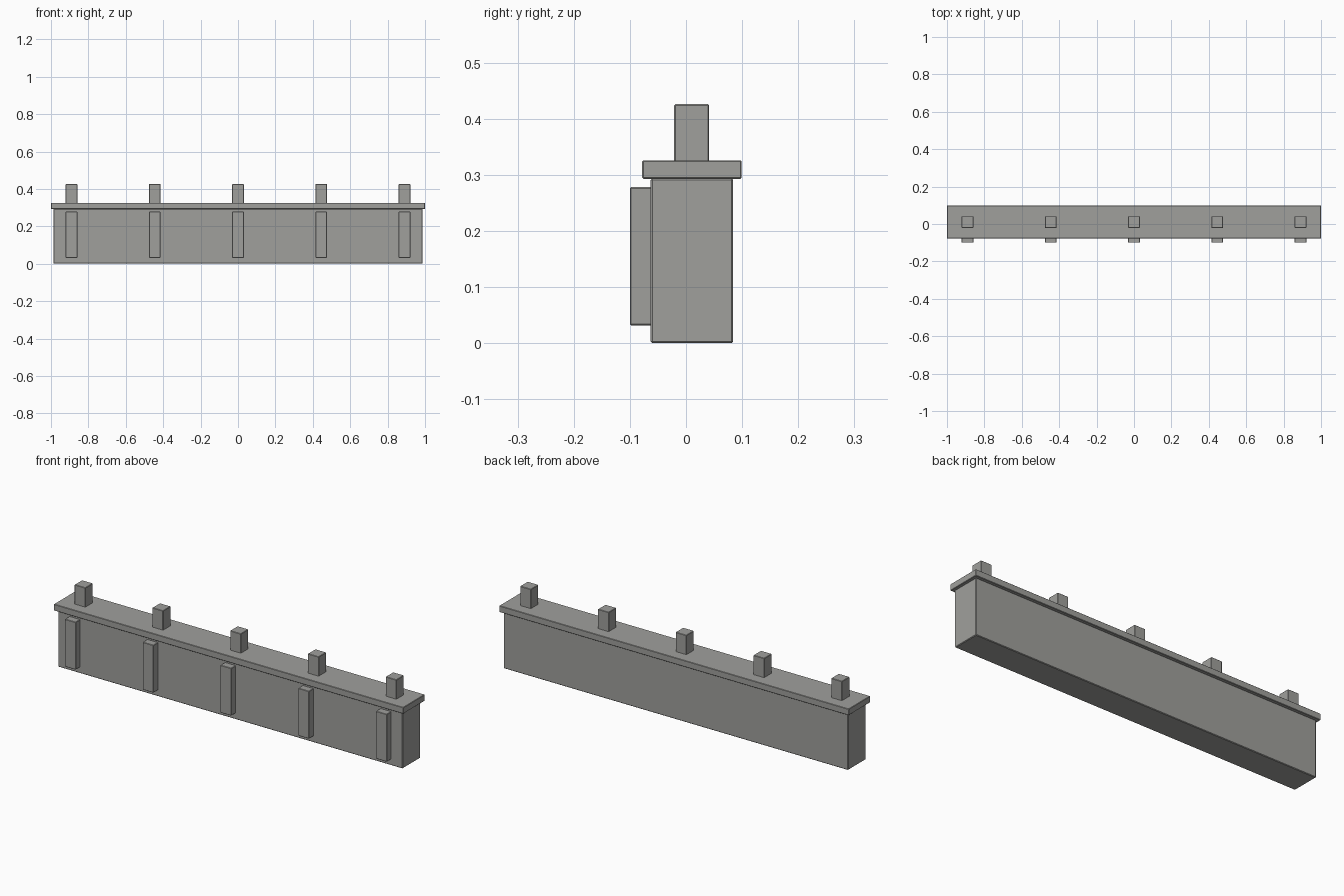
import bpy
import bmesh
from mathutils import Vector

cube = bpy.data.objects.get("Cube")
if cube:
    bpy.data.objects.remove(cube, do_unlink=True)

# Single stone colour
stone = bpy.data.materials.new("grey_stone")
stone.use_nodes = True
colour = (0.35, 0.35, 0.335, 1)
stone.diffuse_color = colour
stone.node_tree.nodes["Principled BSDF"].inputs["Base Color"].default_value = colour


def block(name, low, high, bevel=0.002):
    """Box between two corners with finely chamfered edges."""
    low, high = Vector(low), Vector(high)
    bm = bmesh.new()
    bmesh.ops.create_cube(bm, size=1)
    bmesh.ops.scale(bm, vec=high - low, verts=bm.verts)
    mesh = bpy.data.meshes.new(name)
    bm.to_mesh(mesh)
    bm.free()
    mesh.materials.append(stone)
    obj = bpy.data.objects.new(name, mesh)
    obj.location = (low + high) / 2
    bpy.context.collection.objects.link(obj)
    chamfer = obj.modifiers.new("chamfer", 'BEVEL')
    chamfer.width = bevel
    chamfer.segments = 1
    return obj


# Wall and overhanging coping
block("wall_body", (-0.986, -0.063, 0), (0.986, 0.084, 0.294), 0.003)
block("coping", (-1, -0.078, 0.293), (1, 0.099, 0.326))

# Evenly spaced front pilasters, each with a post above the coping
spacing, half = 0.445, 0.031
for i in range(5):
    x = (i - 2) * spacing
    block(f"pilaster_{i + 1}", (x - half, -0.1, 0.032), (x + half, -0.06, 0.278))
    block(f"post_{i + 1}", (x - half, -0.021, 0.324), (x + half, 0.041, 0.426))
